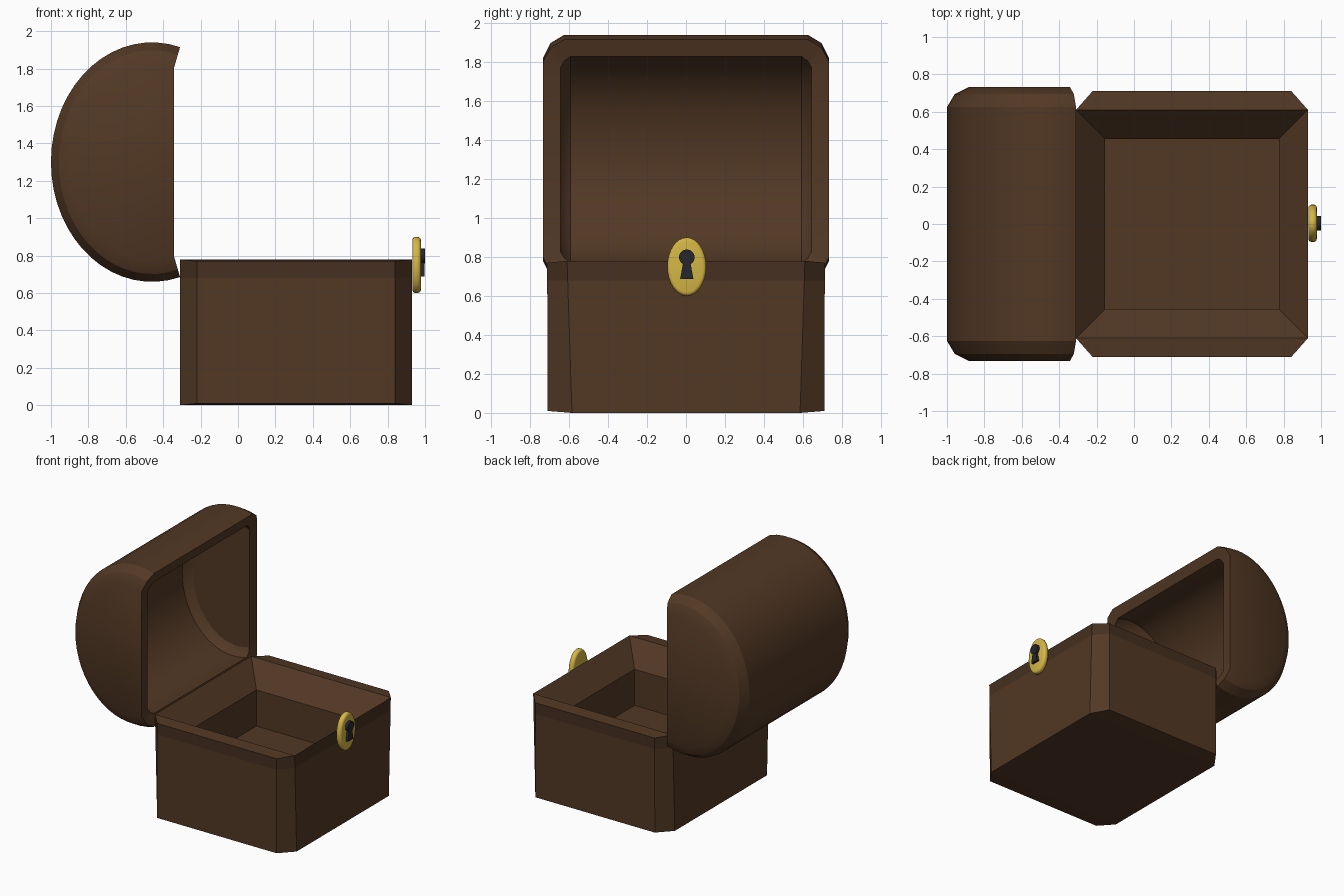
import bpy, bmesh
from math import cos, sin, pi, acos
from mathutils import Matrix

if "Cube" in bpy.data.objects:
    bpy.data.objects.remove(bpy.data.objects["Cube"])


def mat(name, rgb):
    m = bpy.data.materials.new(name)
    m.diffuse_color = (*rgb, 1)
    m.use_nodes = True
    m.node_tree.nodes["Principled BSDF"].inputs["Base Color"].default_value = m.diffuse_color
    return m


WOOD = mat("wood", (0.085, 0.04, 0.018))
BAND = mat("dark_wood", (0.06, 0.029, 0.014))
GOLD = mat("gold", (0.66, 0.47, 0.06))
BLACK = mat("black", (0.02, 0.02, 0.025))


def finish(bm, name, mats, smooth=None):
    bmesh.ops.recalc_face_normals(bm, faces=bm.faces)
    me = bpy.data.meshes.new(name)
    bm.to_mesh(me)
    bm.free()
    ob = bpy.data.objects.new(name, me)
    bpy.context.collection.objects.link(ob)
    for m in mats:
        me.materials.append(m)
    if smooth:
        bpy.ops.object.select_all(action='DESELECT')
        ob.select_set(True)
        bpy.context.view_layer.objects.active = ob
        bpy.ops.object.shade_smooth_by_angle(angle=smooth)
    return ob


# Chest base: stacked eight-sided rings, then the sloped rim and the well
X0, X1 = -0.31, 0.93


def ring(bm, inset, yin, yout, zin, zout):
    a, b = X0 + inset, X1 - inset
    c, d = a + (0.09 if yout > yin else 0), b - (0.09 if yout > yin else 0)
    pts = [(b, -yin, zin), (b, yin, zin), (d, yout, zout), (c, yout, zout),
           (a, yin, zin), (a, -yin, zin), (c, -yout, zout), (d, -yout, zout)]
    return [bm.verts.new(p) for p in pts]


def bridge(bm, r, s, mi=0):
    n = len(r)
    for i in range(n):
        f = bm.faces.new((r[i], r[(i + 1) % n], s[(i + 1) % n], s[i]))
        f.material_index = mi


bm = bmesh.new()
foot = ring(bm, 0, 0.585, 0.71, 0.0, 0.01)
waist = ring(bm, 0, 0.607, 0.712, 0.68, 0.68)
top = ring(bm, 0, 0.61, 0.712, 0.78, 0.77)
bridge(bm, foot, waist)
bridge(bm, waist, top, 1)
bm.faces.new((foot[0], foot[1], foot[4], foot[5]))
for i in (1, 5):
    bm.faces.new([foot[(i + k) % 8] for k in range(4)])
    bm.faces.new([top[(i + k) % 8] for k in range(4)])
rim = [top[i] for i in (0, 1, 4, 5)]


def well(z):
    return [bm.verts.new((x, y, z)) for x, y in
            ((0.775, -0.455), (0.775, 0.455), (-0.155, 0.455), (-0.155, -0.455))]


lip, floor = well(0.61), well(0.32)
bridge(bm, rim, lip)
bridge(bm, lip, floor)
bm.faces.new(floor)
finish(bm, "chest_base", [WOOD, BAND])

# Open lid: elliptical shell lofted along y with bevelled ends
N = 32
T0 = acos(0.15 / 0.54)


def shell(bm, half):
    stations = [(-y, o) for y, o in half] + [(y, o) for y, o in reversed(half)]
    rows = []
    for y, o in stations:
        row = []
        for k in range(N + 1):
            t = T0 + (2 * pi - 2 * T0) * k / N
            row.append(bm.verts.new((-0.46 + (0.54 - o) * cos(t), y,
                                     1.30 + (0.64 - o) * sin(t))))
        rows.append(row)
    for r, s in zip(rows, rows[1:]):
        for k in range(N):
            bm.faces.new((r[k], r[k + 1], s[k + 1], s[k]))
    bm.faces.new(rows[0])
    bm.faces.new(rows[-1])
    return [r[0] for r in rows] + [r[-1] for r in reversed(rows)]


bm = bmesh.new()
outer = shell(bm, [(0.733, 0.118), (0.695, 0.042), (0.625, 0.0)])
inner = shell(bm, [(0.645, 0.15), (0.625, 0.115), (0.592, 0.09)])
bridge(bm, outer, inner)
finish(bm, "chest_lid", [WOOD], 0.5)


# Lock plate: flattened oval disc with rounded rims
def disc(name, x, depth, ry, rz, y, z, m, bevel):
    bm = bmesh.new()
    bmesh.ops.create_cone(bm, cap_ends=True, segments=32, radius1=1, radius2=1,
                          depth=depth,
                          matrix=Matrix.Rotation(pi / 2, 4, 'Y'))
    bmesh.ops.scale(bm, vec=(1, ry, rz), verts=bm.verts)
    bmesh.ops.translate(bm, vec=(x, y, z), verts=bm.verts)
    rims = [e for e in bm.edges if abs(e.verts[0].co.x - e.verts[1].co.x) < 1e-5]
    if bevel:
        bmesh.ops.bevel(bm, geom=rims, offset=bevel, segments=3, profile=0.5,
                        affect='EDGES')
    return finish(bm, name, [m], 0.6)


disc("lock_plate", 0.955, 0.046, 0.1, 0.15, 0.004, 0.75, GOLD, 0.018)

# Keyhole: round head and flared slot standing proud of the plate
disc("keyhole_head", 0.98, 0.04, 0.04, 0.04, 0.004, 0.798, BLACK, 0)
bm = bmesh.new()
slot = [[bm.verts.new((x, 0.004 + y, z)) for y, z in
         ((-0.034, 0.687), (0.034, 0.687), (0.018, 0.775), (-0.018, 0.775))]
        for x in (0.965, 0.998)]
bridge(bm, *slot)
bm.faces.new(slot[0])
bm.faces.new(slot[1])
finish(bm, "keyhole_slot", [BLACK])
